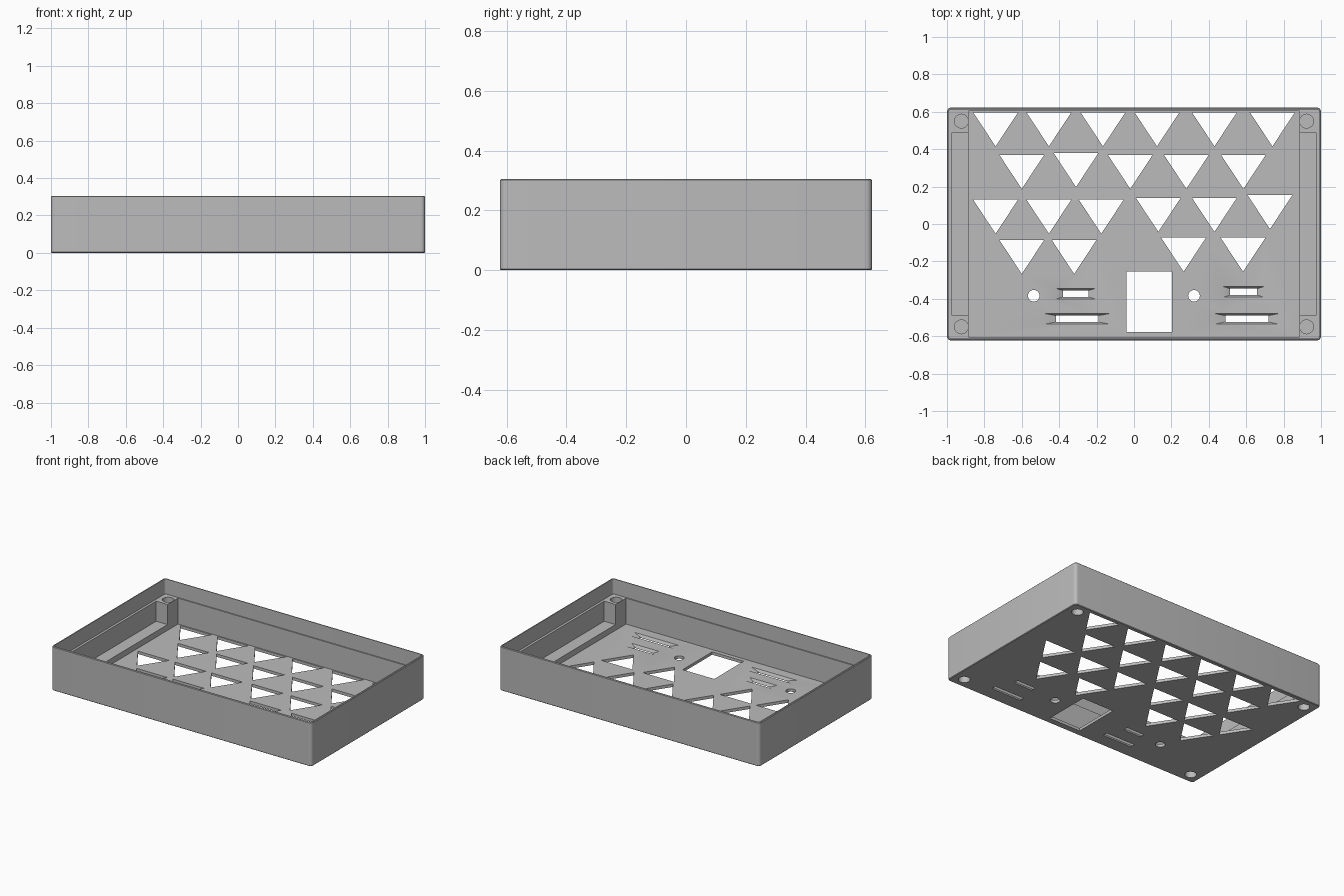
import bpy, bmesh, math

old = bpy.data.objects.get("Cube")
if old:
    bpy.data.objects.remove(old, do_unlink=True)

HX, HY, H = 1.0, 0.6225, 0.305      # half length, half depth, height
FLOOR, LEDGE, RAIL = 0.02, 0.2, 0.06
HI = H + 0.1                        # cutters run past the open top

grey = bpy.data.materials.new("plain grey")
grey.use_nodes = True
grey.diffuse_color = (0.5, 0.5, 0.5, 1)
grey.node_tree.nodes["Principled BSDF"].inputs["Base Color"].default_value = (0.5, 0.5, 0.5, 1)


def loft(name, lower, upper, z0, z1):
    """Closed solid between two matching outlines."""
    bm = bmesh.new()
    a = [bm.verts.new((x, y, z0)) for x, y in lower]
    b = [bm.verts.new((x, y, z1)) for x, y in upper]
    bm.faces.new(a)
    bm.faces.new(b)
    for i in range(len(a)):
        j = (i + 1) % len(a)
        bm.faces.new((a[i], a[j], b[j], b[i]))
    bmesh.ops.recalc_face_normals(bm, faces=bm.faces)
    me = bpy.data.meshes.new(name)
    bm.to_mesh(me)
    bm.free()
    me.materials.append(grey)
    ob = bpy.data.objects.new(name, me)
    bpy.context.collection.objects.link(ob)
    return ob


def rect(x0, x1, y0, y1):
    return [(x0, y0), (x1, y0), (x1, y1), (x0, y1)]


def rounded(hx, hy, r, n=6):
    pts = []
    for k, (sx, sy) in enumerate([(1, 1), (-1, 1), (-1, -1), (1, -1)]):
        for i in range(n + 1):
            a = math.pi / 2 * (k + i / n)
            pts.append((sx * (hx - r) + r * math.cos(a), sy * (hy - r) + r * math.sin(a)))
    return pts


def circle(x, y, r, n=32):
    return [(x + r * math.cos(math.tau * i / n), y + r * math.sin(math.tau * i / n)) for i in range(n)]


def cut(lower, z0, z1, upper=None):
    """Subtract a prism (or taper) from the tray."""
    tool = loft("cutter", lower, upper or lower, z0, z1)
    tool.hide_render = True
    mod = tray.modifiers.new("cut", "BOOLEAN")
    mod.operation = "DIFFERENCE"
    mod.solver = "EXACT"
    mod.object = tool
    bpy.ops.object.modifier_apply(modifier=mod.name)
    me = tool.data
    bpy.data.objects.remove(tool, do_unlink=True)
    bpy.data.meshes.remove(me)


# Solid case body with rounded corners
outline = rounded(HX, HY, 0.022)
tray = loft("case_tray", outline, outline, 0, H)
bpy.ops.object.select_all(action="DESELECT")
tray.select_set(True)
bpy.context.view_layer.objects.active = tray
bevel = tray.modifiers.new("rim", "BEVEL")
bevel.width = 0.004
bevel.segments = 1
bevel.limit_method = "ANGLE"
bevel.angle_limit = math.radians(60)
bpy.ops.object.modifier_apply(modifier=bevel.name)

# Lid seat, main cavity and end pockets (leaves corner posts and rails)
cut(rounded(0.989, 0.6125, 0.012), LEDGE, HI)
cut(rect(-0.885, 0.885, -0.605, 0.605), FLOOR, HI)
for s in (-1, 1):
    xs = sorted((s * 0.87, s * 0.972))
    cut(rect(*xs, -0.49, 0.49), RAIL, HI)

# Screw holes in the corner posts, blind from above and below
for sx in (-1, 1):
    for sy in (-1, 1):
        hole = circle(sx * 0.923, sy * 0.55, 0.037)
        cut(hole, 0.13, LEDGE + 0.05)
        cut(hole, -0.05, 0.1)

# Triangular vents: (centre x, top edge y)
vents = [(x, 0.597) for x in (-0.74, -0.455, -0.166, 0.123, 0.43, 0.74)]
vents += [(x, 0.37) for x in (-0.6, -0.02, 0.28, 0.585)] + [(-0.31, 0.38)]
vents += [(x, 0.13) for x in (-0.74, -0.455, -0.175)]
vents += [(0.13, 0.14), (0.43, 0.14), (0.727, 0.155)]
vents += [(-0.6, -0.085), (-0.32, -0.085), (0.265, -0.073), (0.583, -0.073)]
for x, y in vents:
    cut([(x - 0.12, y), (x, y - 0.182), (x + 0.12, y)], -0.05, FLOOR + 0.03)

# Display window and two round holes
cut(rect(-0.04, 0.203, -0.577, -0.253), -0.05, FLOOR + 0.03)
for x in (-0.536, 0.321):
    cut(circle(x, -0.384, 0.031), -0.05, FLOOR + 0.03)

# Flared slots: centre x, centre y, half length, flare at the ends
for x, y, h, flare in [(-0.312, -0.373, 0.068, 0.037), (-0.303, -0.507, 0.113, 0.061),
                       (0.586, -0.363, 0.072, 0.036), (0.603, -0.507, 0.115, 0.056)]:
    inner = rect(x - h, x + h, y - 0.017, y + 0.017)
    w = h + flare
    cut(inner, -0.05, FLOOR + 0.03)
    cut(inner, 0.004, FLOOR + 0.0005, rect(x - w, x + w, y - 0.028, y + 0.028))

bpy.ops.object.shade_smooth_by_angle(angle=math.radians(30))
